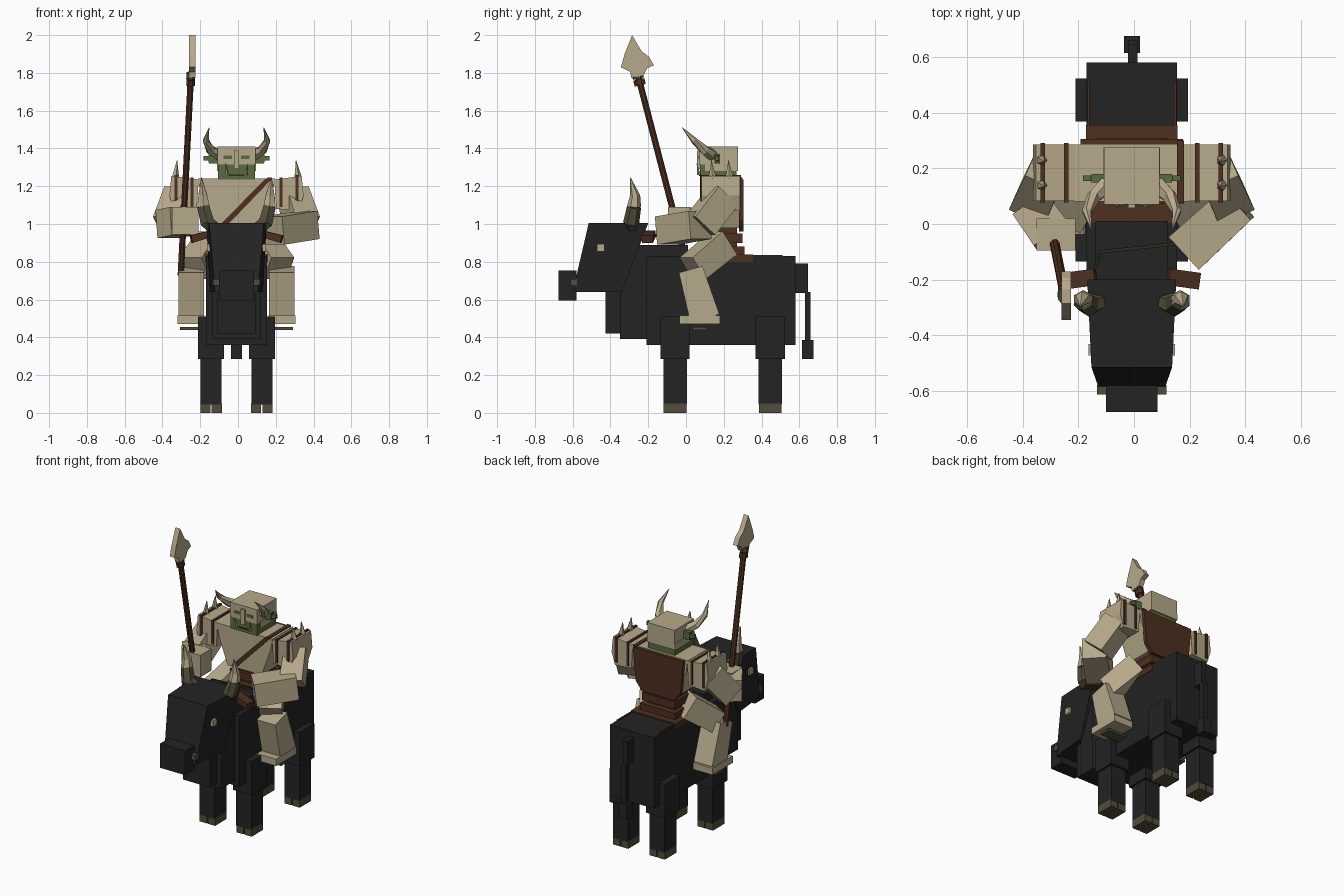
import bpy, bmesh, math
from mathutils import Vector

if "Cube" in bpy.data.objects:
    bpy.data.objects.remove(bpy.data.objects["Cube"])

CX = -0.008  # plane of symmetry


def mat(name, rgb):
    m = bpy.data.materials.new(name)
    m.diffuse_color = (*rgb, 1)
    m.use_nodes = True
    m.node_tree.nodes["Principled BSDF"].inputs["Base Color"].default_value = m.diffuse_color
    return m


BLACK = mat("black_hide", (0.017, 0.017, 0.017))
TAN = mat("bone_tan", (0.47, 0.40, 0.26))
BROWN = mat("leather_brown", (0.075, 0.029, 0.014))
GREEN = mat("green_skin", (0.10, 0.145, 0.052))
OLIVE = mat("dark_horn", (0.085, 0.073, 0.042))
SLOT = mat("dark_slot", (0.02, 0.03, 0.012))


def finish(name, bm, m):
    bmesh.ops.recalc_face_normals(bm, faces=bm.faces)
    me = bpy.data.meshes.new(name)
    bm.to_mesh(me)
    bm.free()
    me.materials.append(m)
    ob = bpy.data.objects.new(name, me)
    bpy.context.collection.objects.link(ob)
    return ob


def loft(name, rings, m):
    """Skin closed rings of equal length and cap both ends."""
    bm = bmesh.new()
    vs = [[bm.verts.new(p) for p in r] for r in rings]
    n = len(vs[0])
    for a, b in zip(vs, vs[1:]):
        for i in range(n):
            bm.faces.new((a[i], a[(i + 1) % n], b[(i + 1) % n], b[i]))
    bm.faces.new(vs[0])
    bm.faces.new(vs[-1])
    return finish(name, bm, m)


def box(name, x, y, z, m):
    quad = [(x[0], y[0]), (x[1], y[0]), (x[1], y[1]), (x[0], y[1])]
    return loft(name, [[(a, b, h) for a, b in quad] for h in z], m)


def sweep(name, path, sizes, m, sides=4, up=(0, 0, 1)):
    """Taper a square or round section along a path; sizes are (width, depth)."""
    path = [Vector(p) for p in path]
    rings = []
    for i, p in enumerate(path):
        d = (path[min(i + 1, len(path) - 1)] - path[max(i - 1, 0)]).normalized()
        u = d.cross(Vector(up)).normalized()
        v = u.cross(d)
        k = 0.7071 if sides == 4 else 0.5
        w, h = sizes[i]
        rings.append([p + u * w * k * math.cos(t) + v * h * k * math.sin(t)
                      for t in (2 * math.pi * (j + 0.5) / sides for j in range(sides))])
    return loft(name, rings, m)


def side_prism(name, pts, x, m, taper=None):
    """Extrude a (y, z) outline along x."""
    return loft(name, [[(h, a, b) for a, b in pts] for h in x], m)


# Beast: trunk, shoulder hump and dewlap
box("beast_body", (CX - .162, CX + .162), (-.21, .58), (.36, .83), BLACK)
box("beast_hump", (CX - .13, CX + .13), (-.35, .01), (.39, .89), BLACK)
box("beast_dewlap", (CX - .10, CX + .10), (-.425, -.30), (.42, .76), BLACK)

# Beast head: wedge narrowing toward the jaw
top = [(-.16, -.20), (.16, -.20), (.145, -.515), (-.145, -.515)]
jaw = [(-.14, -.34), (.14, -.34), (.115, -.60), (-.115, -.60)]
loft("beast_head", [[(CX + a, b, 1.005) for a, b in top],
                    [(CX + a, b, .64) for a, b in jaw]], BLACK)
box("beast_muzzle", (CX - .093, CX + .093), (-.675, -.58), (.595, .755), BLACK)

# Tail
box("tail_base", (-.022, .012), (.57, .645), (.635, .79), BLACK)
box("tail", (-.022, .012), (.63, .66), (.37, .64), BLACK)
box("tail_tuft", (-.036, .022), (.615, .675), (.285, .385), BLACK)

for s, side in ((-1, "left"), (1, "right")):
    def X(v):
        return CX + s * v

    # Beast legs with split hooves
    for end, y in (("front", -.058), ("rear", .446)):
        box(f"{end}_upper_leg_{side}", (X(.065), X(.203)), (y - .077, y + .077), (.285, .51), BLACK)
        box(f"{end}_lower_leg_{side}", (X(.079), X(.19)), (y - .062, y + .062), (.045, .29), BLACK)
        for a, b in ((.078, .131), (.138, .191)):
            box(f"{end}_hoof_{side}", (X(a), X(b)), (y - .06, y + .06), (0, .05), OLIVE)

    # Beast eyes, nostril, ears and horns
    box(f"beast_eye_{side}", (X(.12), X(.156)), (-.472, -.432), (.855, .895), TAN)
    box(f"mouth_corner_{side}", (X(.09), X(.125)), (-.612, -.578), (.675, .71), OLIVE)
    sweep(f"beast_ear_{side}", [(X(.13), -.19, .95), (X(.24), -.205, .92)],
          [(.06, .035), (.06, .04)], BROWN)
    base = [(X(.12), -.28, .98), (X(.155), -.29, 1.01), (X(.175), -.275, 1.09)]
    sweep(f"beast_horn_{side}", base, [(.08, .07), (.085, .085), (.075, .075)], OLIVE, 6, (0, 1, 0))
    sweep(f"beast_horn_tip_{side}", [base[2], (X(.178), -.27, 1.15), (X(.185), -.295, 1.245)],
          [(.075, .075), (.055, .055), (.004, .004)], TAN, 6, (0, 1, 0))
    box(f"saddle_strap_{side}", (X(.152), X(.16)), (.35, .51), (.82, .837), BROWN)

    # Rider legs
    sweep(f"thigh_{side}", [(X(.13), .20, .90), (X(.225), .035, .765)],
          [(.13, .15), (.14, .14)], TAN)
    sweep(f"shin_{side}", [(X(.24), .025, .76), (X(.24), .10, .50)],
          [(.135, .13), (.135, .16)], TAN, up=(0, 1, 0))
    box(f"foot_{side}", (X(.17), X(.312)), (-.035, .18), (.47, .515), TAN)
    box(f"stirrup_{side}", (X(.15), X(.30)), (.035, .11), (.44, .455), OLIVE)

    # Shoulder pads with straps and spikes
    pad = [(.20, 1.235), (.345, 1.255), (.355, 1.15), (.33, 1.07), (.21, 1.08)]
    loft(f"shoulder_pad_{side}", [[(X(a), y, b) for a, b in pad] for y in (.083, .285)], TAN)
    for a, h in ((.235, 1.247), (.32, 1.259)):
        box(f"pad_strap_{side}", (X(a - .008), X(a + .008)), (.077, .291), (1.09, h), BROWN)
    for y in (.14, .23):
        sweep(f"pad_spike_{side}", [(X(.325), y, 1.24), (X(.315), y - .005, 1.335)],
              [(.045, .045), (.003, .003)], TAN, 5, (0, 1, 0))

    # Helmet horns and ears
    sweep(f"helmet_horn_{side}",
          [(X(.09), .14, 1.365), (X(.135), .10, 1.39), (X(.162), .045, 1.44), (X(.145), -.02, 1.51)],
          [(.065, .065), (.055, .055), (.036, .036), (.003, .003)], TAN, 6, (0, 1, 0))
    box(f"rider_ear_{side}", (X(.09), X(.145)), (.15, .18), (1.32, 1.37), GREEN)
    box(f"rider_ear_tip_{side}", (X(.14), X(.175)), (.155, .175), (1.335, 1.36), GREEN)
    box(f"ear_hollow_{side}", (X(.145), X(.149)), (.156, .174), (1.325, 1.365), SLOT)
    box(f"eye_slit_{side}", (X(.025), X(.07)), (.066, .075), (1.345, 1.362), GREEN)
    sweep(f"tusk_{side}", [(X(.05), .068, 1.26), (X(.058), .058, 1.32)],
          [(.018, .018), (.003, .003)], TAN, 5, (0, 1, 0))

    # Upper arms
    sweep(f"upper_arm_{side}", [(X(.30), .20, 1.15), (X(.355), .075, .99)],
          [(.13, .15), (.14, .15)], TAN)

# Saddle and rider's waist
box("saddle", (CX - .165, CX + .165), (0, .355), (.80, .838), BROWN)
box("seat", (CX - .13, CX + .13), (.08, .31), (.83, .88), BROWN)
box("waist", (CX - .10, CX + .10), (.12, .27), (.87, 1.0), BROWN)
box("belt", (CX - .12, CX + .12), (.10, .30), (.90, .95), BROWN)

# Rider torso, back panel and chest sash
chest = [(-.205, 1.24), (.205, 1.24), (.19, 1.16), (.125, .98), (-.125, .98), (-.19, 1.16)]
loft("torso", [[(CX + a, y, b) for a, b in chest] for y in (.08, .285)], TAN)
back = [(-.185, 1.235), (.185, 1.235), (.165, 1.02), (.12, .96), (-.12, .96), (-.165, 1.02)]
loft("back_panel", [[(CX + a, y, b) for a, b in back] for y in (.28, .305)], BROWN)
sash = [(.145, 1.24), (.18, 1.24), (-.06, .99), (-.10, .99)]
loft("sash", [[(a, y, b) for a, b in sash] for y in (.073, .082)], BROWN)
box("sash_top", (.155, .18), (.075, .30), (1.235, 1.246), BROWN)

# Rider head and helmet
box("rider_head", (CX - .098, CX + .098), (.073, .268), (1.235, 1.32), GREEN)
box("helmet", (CX - .10, CX + .10), (.07, .275), (1.315, 1.41), TAN)
for s in (-1, 1):
    box("helmet_cheek", (CX + s * .085, CX + s * .102), (.10, .275), (1.28, 1.32), TAN)
box("helmet_back", (CX - .10, CX + .10), (.26, .275), (1.28, 1.32), TAN)
box("nose_guard", (CX - .014, CX + .014), (.058, .08), (1.29, 1.39), TAN)
box("mouth", (CX - .04, CX + .04), (.069, .075), (1.255, 1.263), SLOT)

# Forearms and hands
sweep("forearm_right", [(.375, .075, .995), (.185, -.10, .965)], [(.15, .15), (.16, .15)], TAN)
sweep("forearm_left", [(-.375, .07, 1.0), (-.295, -.04, 1.015)], [(.14, .15), (.15, .15)], TAN)
box("fist_left", (-.35, -.21), (-.095, .02), (.945, 1.09), TAN)
sweep("rein", [(-.15, -.19, .93), (-.12, -.10, .955), (.16, -.07, .955)],
      [(.012, .012)] * 3, SLOT)

# Spear: shaft, binding and barbed head
sweep("spear_shaft", [(-.303, .02, .73), (-.25, -.25, 1.77)], [(.036, .036)] * 2, BROWN, 8, (0, 1, 0))
for k, m in ((0, BROWN), (.035, OLIVE)):
    sweep("spear_binding", [(-.251, -.243 - k * .25, 1.735 + k), (-.25, -.25 - k * .25, 1.765 + k)],
          [(.05, .065)] * 2, m, 8, (0, 1, 0))
head = [(-.285, 2.0), (-.235, 1.915), (-.195, 1.885), (-.17, 1.84), (-.205, 1.825), (-.225, 1.785),
        (-.29, 1.775), (-.295, 1.805), (-.345, 1.83), (-.325, 1.90)]
side_prism("spear_head", head, (-.26, -.226), TAN)
